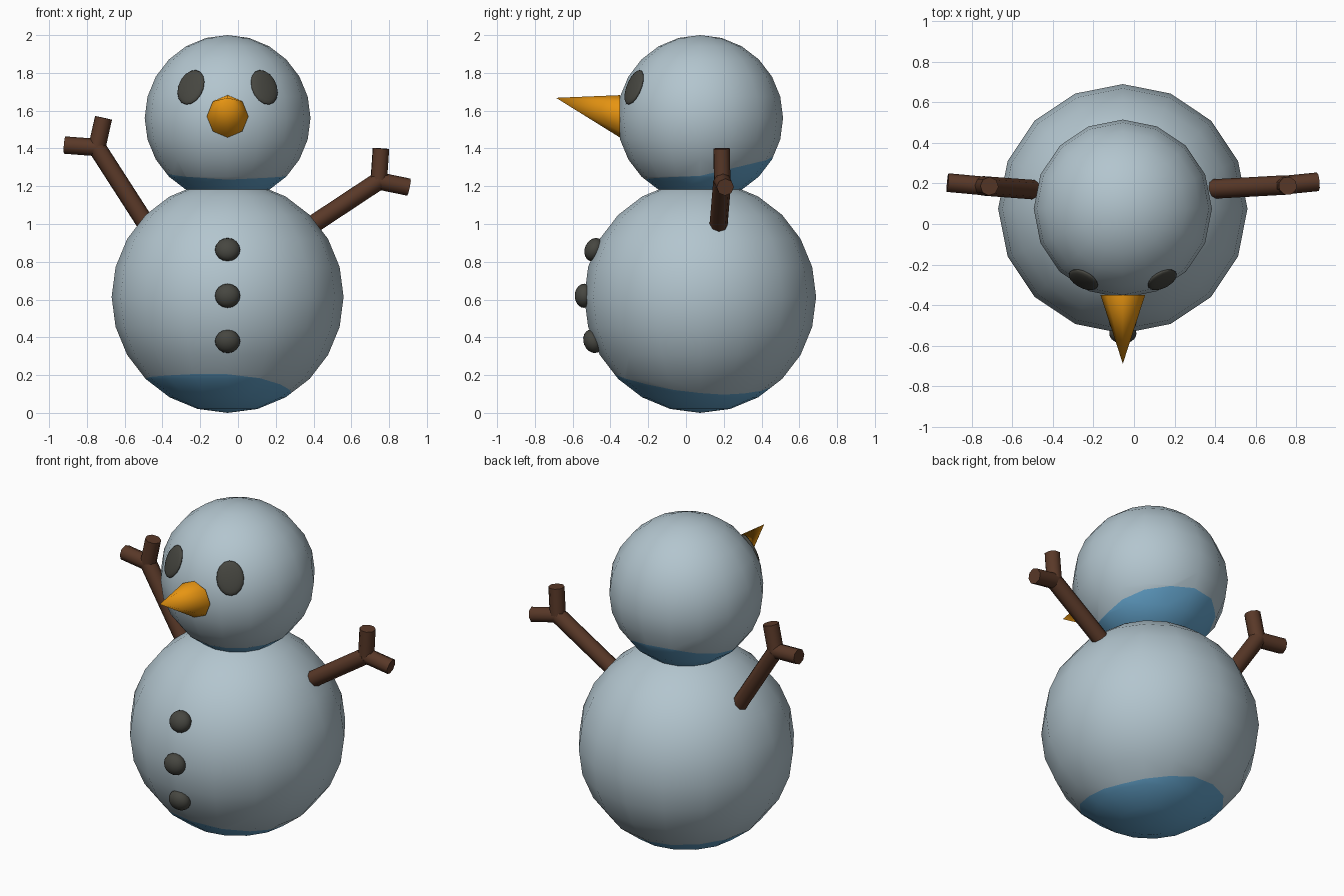
import bpy, bmesh, math
from mathutils import Vector, Quaternion

if "Cube" in bpy.data.objects:
    bpy.data.objects.remove(bpy.data.objects["Cube"])


def material(name, rgb):
    m = bpy.data.materials.new(name)
    m.diffuse_color = (*rgb, 1)
    m.use_nodes = True
    m.node_tree.nodes["Principled BSDF"].inputs["Base Color"].default_value = m.diffuse_color
    return m


SNOW = material("pale_snow", (0.45, 0.56, 0.62))
SHADE = material("blue_ice", (0.13, 0.38, 0.62))
COAL = material("coal", (0.062, 0.062, 0.052))
CARROT = material("carrot_orange", (0.80, 0.30, 0.006))
WOOD = material("brown_wood", (0.10, 0.040, 0.021))

CX, CY = -0.055, 0.075
BODY, BODY_R = Vector((CX, CY, 0.614)), 0.614
HEAD, HEAD_R = Vector((CX, CY, 1.561)), 0.439


def finish(name, bm, *mats, sharp=None):
    bmesh.ops.recalc_face_normals(bm, faces=bm.faces)
    me = bpy.data.meshes.new(name)
    bm.to_mesh(me)
    bm.free()
    for m in mats:
        me.materials.append(m)
    me.shade_smooth()
    ob = bpy.data.objects.new(name, me)
    bpy.context.collection.objects.link(ob)
    if sharp:
        me.set_sharp_from_angle(angle=math.radians(sharp))
    return ob


def snowball(name, center, radius, edge):
    """Sphere with its lower cap coloured below a wavy (azimuth, z) line."""
    def above(co):
        a = math.degrees(math.atan2(co.y, co.x)) % 360
        pts = edge + [(360, edge[0][1])]
        for (a0, z0), (a1, z1) in zip(pts, pts[1:]):
            if a0 <= a <= a1:
                return co.z + center.z - (z0 + (z1 - z0) * (a - a0) / (a1 - a0))

    bm = bmesh.new()
    bmesh.ops.create_uvsphere(bm, u_segments=16, v_segments=12, radius=radius)
    cuts = set()
    for e in list(bm.edges):
        f0, f1 = above(e.verts[0].co), above(e.verts[1].co)
        if f0 * f1 < 0:
            cuts.add(bmesh.utils.edge_split(e, e.verts[0], f0 / (f0 - f1))[1])
    for f in list(bm.faces):
        ends = [v for v in f.verts if v in cuts]
        if len(ends) == 2:
            bmesh.utils.face_split(f, ends[0], ends[1])
    for f in bm.faces:
        side = sum(above(v.co) for v in f.verts if v not in cuts)
        f.material_index = 1 if side < 0 else 0
    finish(name, bm, SNOW, SHADE).location = center


def pebble(name, center, radius, offset, size, roll=0):
    """Flattened coal lying on a ball; size = across, along, thickness."""
    n = Vector(offset).normalized()
    bm = bmesh.new()
    bmesh.ops.create_uvsphere(bm, u_segments=16, v_segments=10, radius=1)
    bmesh.ops.scale(bm, vec=size, verts=bm.verts)
    ob = finish(name, bm, COAL)
    ob.location = center + n * radius
    ob.rotation_mode = 'QUATERNION'
    ob.rotation_quaternion = n.to_track_quat('Z', 'Y') @ Quaternion((0, 0, 1), math.radians(roll))


def twig(bm, a, b, r):
    a, b = Vector(a), Vector(b)
    vs = bmesh.ops.create_cone(bm, cap_ends=True, segments=8, radius1=r,
                               radius2=r, depth=(b - a).length)["verts"]
    bmesh.ops.rotate(bm, verts=vs, matrix=(b - a).to_track_quat('Z', 'Y').to_matrix())
    bmesh.ops.translate(bm, verts=vs, vec=(a + b) / 2)


def arm(name, start, fork, tips):
    bm = bmesh.new()
    twig(bm, start, fork, 0.048)
    for t in tips:
        twig(bm, fork, t, 0.046)
    finish(name, bm, WOOD, sharp=50)


# Two snowballs with blue undersides
snowball("body", BODY, BODY_R,
         [(0, .105), (27, .095), (60, .11), (90, .14), (146, .17),
          (200, .19), (260, .21), (284, .197), (332, .125)])
snowball("head", HEAD, HEAD_R,
         [(0, 1.255), (45, 1.315), (90, 1.36), (121, 1.36), (140, 1.315),
          (180, 1.27), (225, 1.25), (270, 1.235)])

# Eyes and buttons
for side, label in ((-1, "left"), (1, "right")):
    pebble("eye_" + label, HEAD, HEAD_R - 0.007, (side * .197, -.355, .165),
           (.078, .099, .02), side * 5)
for i, dz in enumerate((-.235, .006, .25)):
    pebble(f"button_{i + 1}", BODY, BODY_R, (0, -math.sqrt(BODY_R**2 - dz**2), dz),
           (.067, .064, .05))

# Upturned nose: eight-sided cone sheared so the tip lifts
bm = bmesh.new()
ring = [bm.verts.new((CX + .11 * math.cos(i * math.pi / 4), -.35,
                      1.57 + .112 * math.sin(i * math.pi / 4))) for i in range(8)]
tip = bm.verts.new((CX, -.688, 1.668))
bm.faces.new(ring)
for i in range(8):
    bm.faces.new((ring[i], ring[(i + 1) % 8], tip))
finish("nose", bm, CARROT, sharp=60)

# Forked stick arms
arm("arm_right", (.385, .172, .99), (.745, .192, 1.228),
    [(.757, .188, 1.40), (.905, .208, 1.195)])
arm("arm_left", (-.48, .168, .99), (-.747, .188, 1.405),
    [(-.712, .186, 1.562), (-.918, .204, 1.418)])
